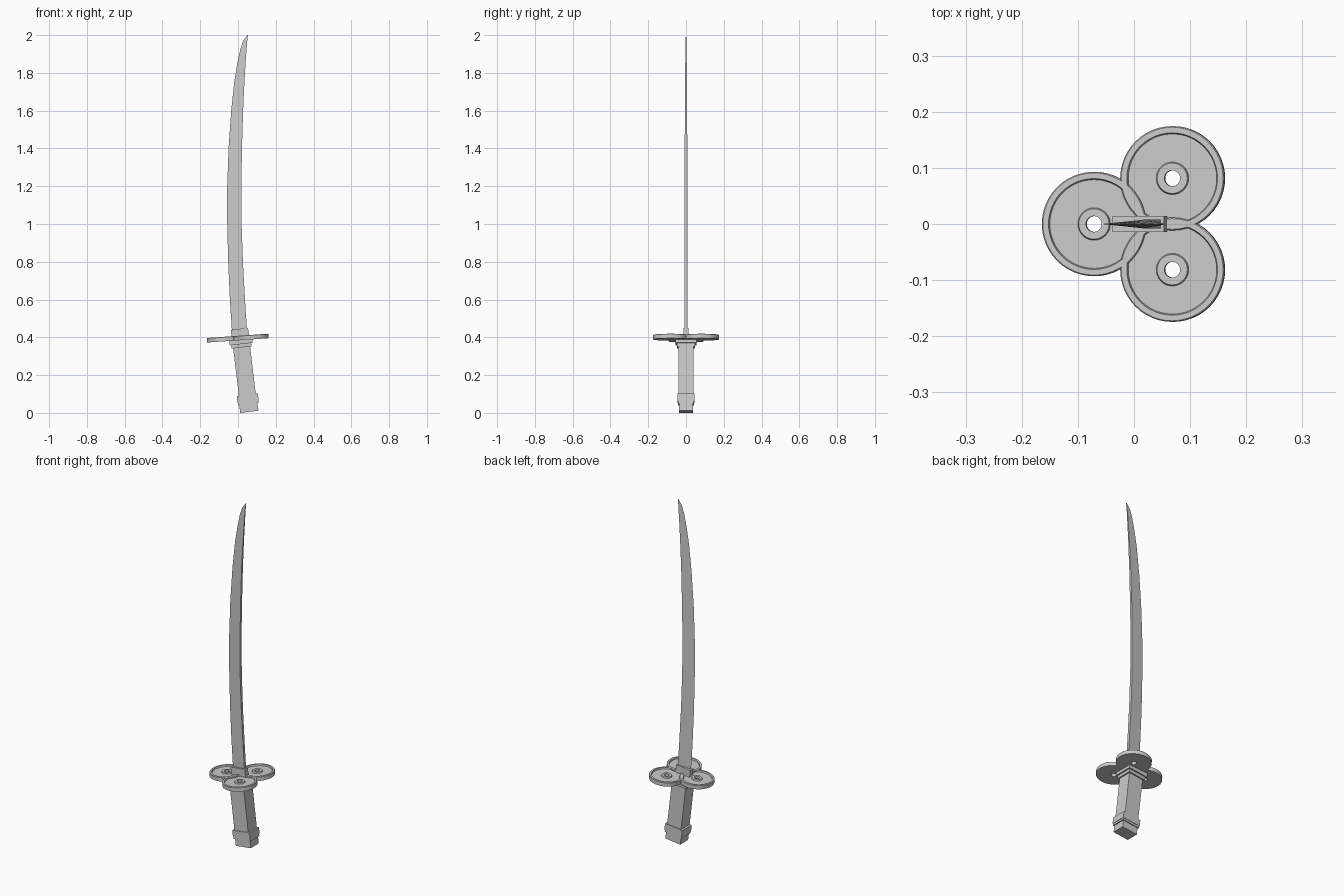
import bpy, bmesh, math
from mathutils import Matrix, Vector

if "Cube" in bpy.data.objects:
    bpy.data.objects.remove(bpy.data.objects["Cube"])

GRIP_TILT = math.radians(-6.8)
GUARD_TILT = math.radians(-4.0)


def finish(name, bm, matrix=Matrix(), smooth=False):
    bmesh.ops.recalc_face_normals(bm, faces=bm.faces)
    mesh = bpy.data.meshes.new(name)
    bm.to_mesh(mesh)
    bm.free()
    ob = bpy.data.objects.new(name, mesh)
    bpy.context.collection.objects.link(ob)
    ob.data.transform(matrix)
    if smooth:
        bpy.ops.object.select_all(action='DESELECT')
        ob.select_set(True)
        bpy.context.view_layer.objects.active = ob
        bpy.ops.object.shade_smooth_by_angle(angle=math.radians(30))
    return ob


# Grip frame: origin at the guard, local z along the leaning grip
grip = Matrix.Translation((0.013, 0, 0.40)) @ Matrix.Rotation(GRIP_TILT, 4, 'Y')


def grip_block(name, top, bottom, wx, wy):
    bm = bmesh.new()
    bmesh.ops.create_cube(bm, size=1)
    bmesh.ops.scale(bm, vec=(wx, wy, top - bottom), verts=bm.verts)
    bmesh.ops.translate(bm, vec=(0, 0, (top + bottom) / 2), verts=bm.verts)
    finish(name, bm, grip)


# Square grip with its stepped collars and end cap
grip_block("blade_collar", 0.045, -0.02, 0.092, 0.029)
grip_block("upper_collar_wide", -0.008, -0.036, 0.122, 0.112)
grip_block("upper_collar_narrow", -0.03, -0.054, 0.106, 0.096)
grip_block("grip", -0.03, -0.34, 0.090, 0.080)
grip_block("lower_collar", -0.306, -0.344, 0.112, 0.088)
grip_block("lower_collar_band", -0.340, -0.356, 0.108, 0.084)
grip_block("pommel", -0.34, -0.397, 0.097, 0.074)


# Blade: triangular section, flat spine on +x, cutting edge on -x
# (z, edge x, spine x, half thickness)
stations = [(0.40, -0.030, 0.050, 0.008), (0.60, -0.043, 0.037, 0.008),
            (0.80, -0.052, 0.026, 0.008), (1.00, -0.057, 0.019, 0.008),
            (1.20, -0.057, 0.018, 0.007), (1.40, -0.050, 0.021, 0.007),
            (1.60, -0.036, 0.027, 0.006), (1.75, -0.020, 0.034, 0.005),
            (1.85, -0.004, 0.040, 0.004), (1.92, 0.011, 0.045, 0.003),
            (1.97, 0.027, 0.049, 0.002), (2.00, 0.050, 0.053, 0.001)]
bm = bmesh.new()
rings = [[bm.verts.new(p) for p in ((e, 0, z), (s, -t, z), (s, t, z))]
         for z, e, s, t in stations]
for a, b in zip(rings, rings[1:]):
    for i in range(3):
        j = (i + 1) % 3
        bm.faces.new((a[i], a[j], b[j], b[i]))
bm.faces.new(rings[0])
bm.faces.new(rings[-1])
finish("blade", bm)


# Guard: three overlapping dished discs, each with rim, boss and hole
profile = [(0.014, -0.012), (0.093, -0.012), (0.093, 0.010), (0.091, 0.012),
           (0.081, 0.012), (0.079, 0.004), (0.029, 0.004), (0.027, 0.011),
           (0.014, 0.011)]
SEGMENTS = 48


def guard_disc(name, x, y):
    bm = bmesh.new()
    loops = []
    for k in range(SEGMENTS):
        a = 2 * math.pi * k / SEGMENTS
        loops.append([bm.verts.new((r * math.cos(a), r * math.sin(a), z))
                      for r, z in profile])
    n = len(profile)
    for k in range(SEGMENTS):
        a, b = loops[k], loops[(k + 1) % SEGMENTS]
        for i in range(n):
            j = (i + 1) % n
            bm.faces.new((a[i], b[i], b[j], a[j]))
    m = (Matrix.Translation((0, 0, 0.396)) @ Matrix.Rotation(GUARD_TILT, 4, 'Y')
         @ Matrix.Translation((x, y, 0)))
    finish(name, bm, m, smooth=True)


guard_disc("guard_disc_front", -0.071, 0)
for side, label in ((-1, "right"), (1, "left")):
    guard_disc("guard_disc_" + label, 0.069, side * 0.0815)
